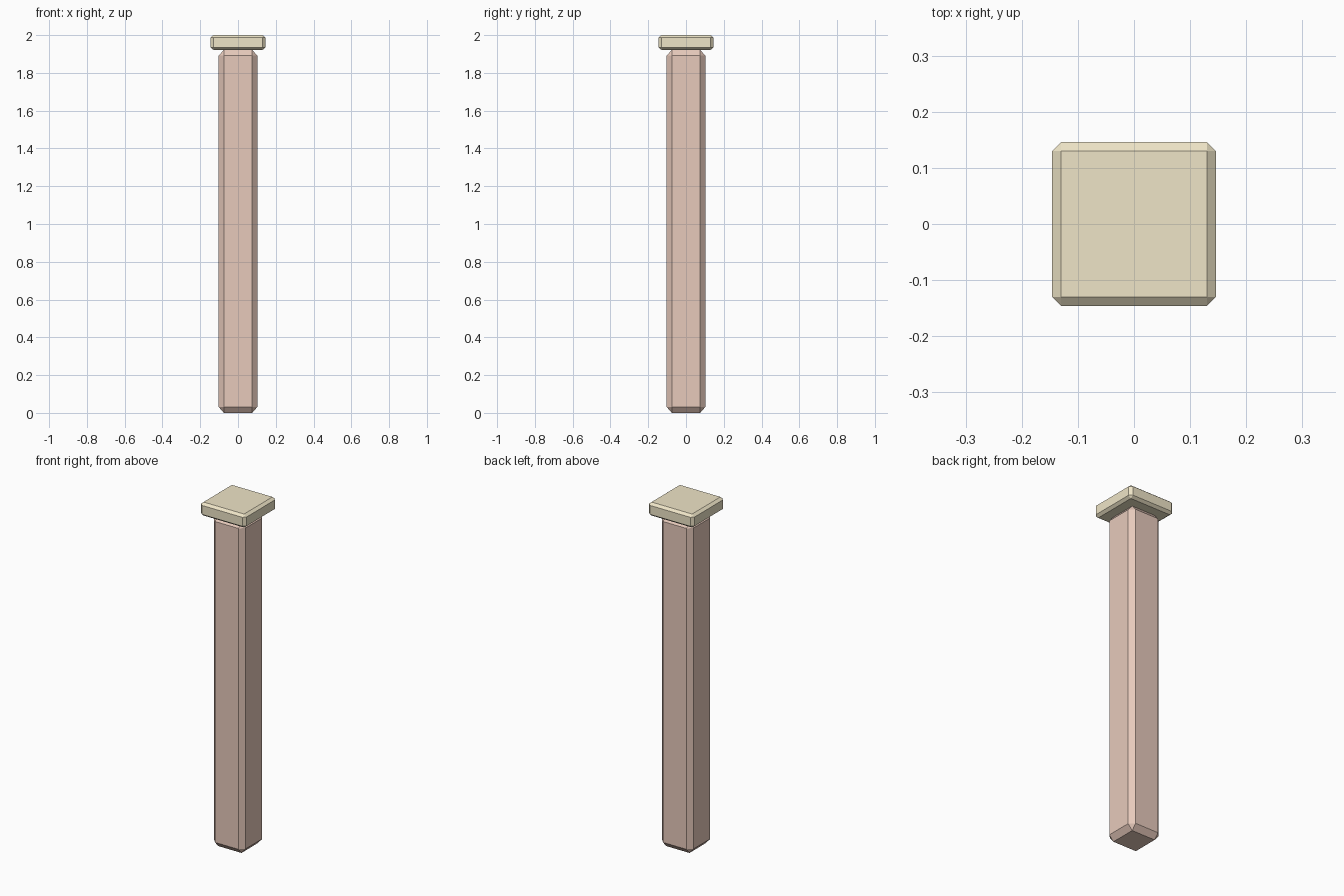
import bpy, bmesh
from mathutils import Vector

if "Cube" in bpy.data.objects:
    bpy.data.objects.remove(bpy.data.objects["Cube"])


def chamfered_block(name, half, z0, z1, bev_xy, bev_z, color):
    """Square block with flat chamfers; chamfer height may differ from its width."""
    k = bev_z / bev_xy
    height = (z1 - z0) / k
    bm = bmesh.new()
    bmesh.ops.create_cube(bm, size=1)
    bmesh.ops.scale(bm, vec=Vector((2 * half, 2 * half, height)), verts=bm.verts)
    bmesh.ops.bevel(bm, geom=bm.edges[:], offset=bev_xy, offset_type='OFFSET',
                    segments=1, profile=0.5, affect='EDGES')
    bmesh.ops.scale(bm, vec=Vector((1, 1, k)), verts=bm.verts)
    bmesh.ops.translate(bm, vec=Vector((0, 0, (z0 + z1) / 2)), verts=bm.verts)
    mesh = bpy.data.meshes.new(name)
    bm.to_mesh(mesh)
    bm.free()
    mat = bpy.data.materials.new(name + "_color")
    mat.diffuse_color = (*color, 1)
    mat.use_nodes = True
    mat.node_tree.nodes["Principled BSDF"].inputs["Base Color"].default_value = mat.diffuse_color
    mesh.materials.append(mat)
    obj = bpy.data.objects.new(name, mesh)
    bpy.context.collection.objects.link(obj)
    return obj


# Tall square post
chamfered_block("post", 0.102, 0.0, 1.922, 0.027, 0.031, (0.80, 0.59, 0.50))
# Flat cap resting on the post
chamfered_block("post_cap", 0.146, 1.922, 2.0, 0.016, 0.013, (0.86, 0.78, 0.57))
